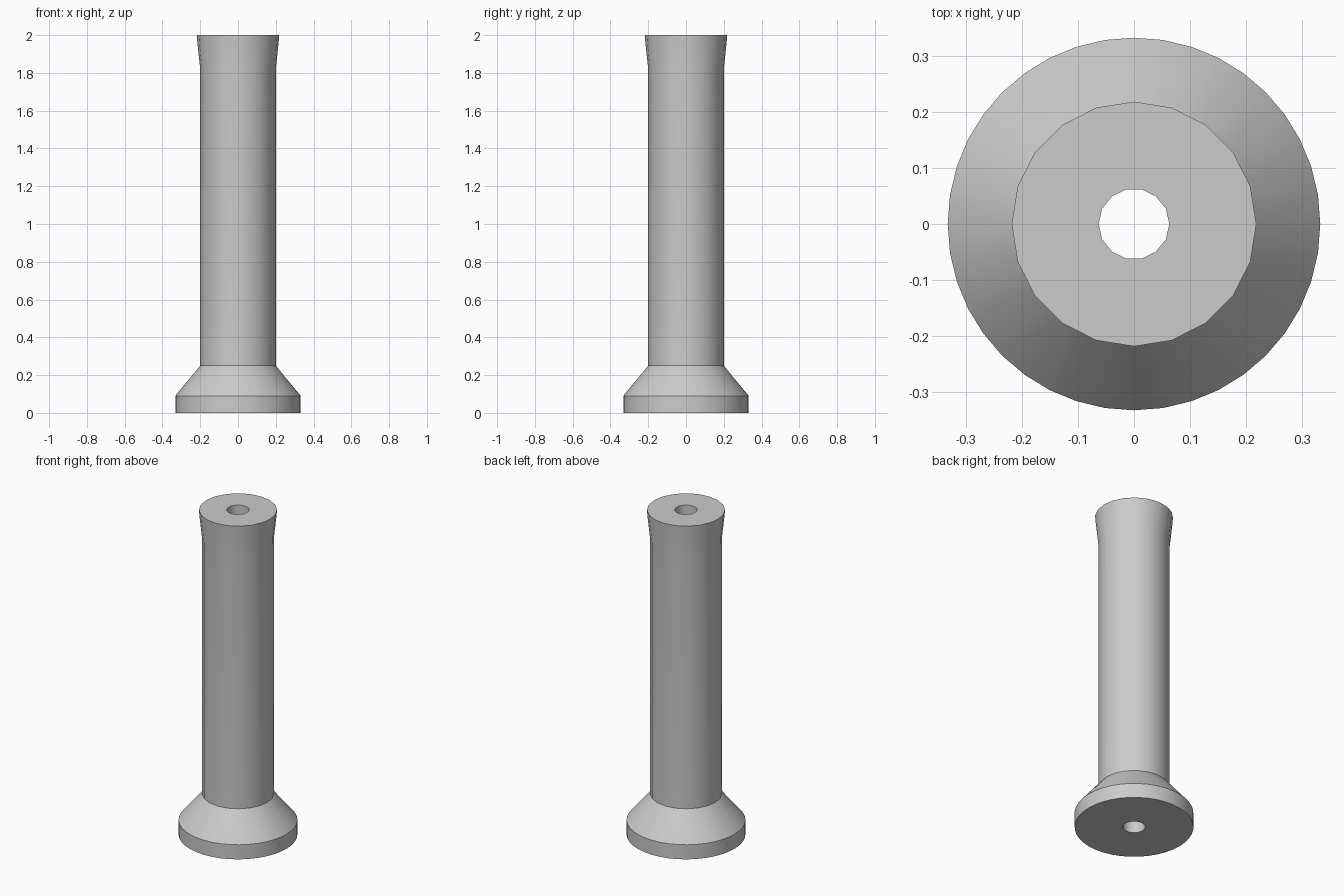
import bpy
import bmesh
from math import cos, sin, pi, radians

cube = bpy.data.objects.get("Cube")
if cube:
    bpy.data.objects.remove(cube, do_unlink=True)

# Plain grey material
grey = bpy.data.materials.new("plain grey")
grey.use_nodes = True
colour = (0.6, 0.6, 0.6, 1)
grey.diffuse_color = colour
grey.node_tree.nodes["Principled BSDF"].inputs["Base Color"].default_value = colour


def ring(bm, radius, z, sides):
    """Closed loop of edges around the z axis."""
    turn = 2 * pi / sides
    verts = [bm.verts.new((radius * cos(i * turn), radius * sin(i * turn), z))
             for i in range(sides)]
    return [bm.edges.new((verts[i - 1], verts[i])) for i in range(sides)]


# Outline of the hollow column: radius, height, number of sides
BASE, SHAFT, BORE = 40, 20, 14
outline = [
    (0.063, 0.0, BORE),     # bore, lower mouth
    (0.332, 0.0, BASE),     # foot disc
    (0.332, 0.09, BASE),
    (0.2, 0.25, SHAFT),     # cone meets shaft
    (0.2, 1.82, SHAFT),     # start of flare
    (0.215, 1.96, SHAFT),   # rim band
    (0.218, 2.0, SHAFT),
    (0.063, 2.0, BORE),     # bore, upper mouth
]

bm = bmesh.new()
rings = [ring(bm, *step) for step in outline]
for i, loop in enumerate(rings):
    bmesh.ops.bridge_loops(bm, edges=rings[i - 1] + loop)
bmesh.ops.recalc_face_normals(bm, faces=bm.faces)

mesh = bpy.data.meshes.new("hollow_column")
bm.to_mesh(mesh)
bm.free()
mesh.materials.append(grey)
column = bpy.data.objects.new("hollow_column", mesh)
bpy.context.collection.objects.link(column)

# Smooth round walls, sharp rims
bpy.ops.object.select_all(action="DESELECT")
column.select_set(True)
bpy.context.view_layer.objects.active = column
bpy.ops.object.shade_smooth_by_angle(angle=radians(30))
